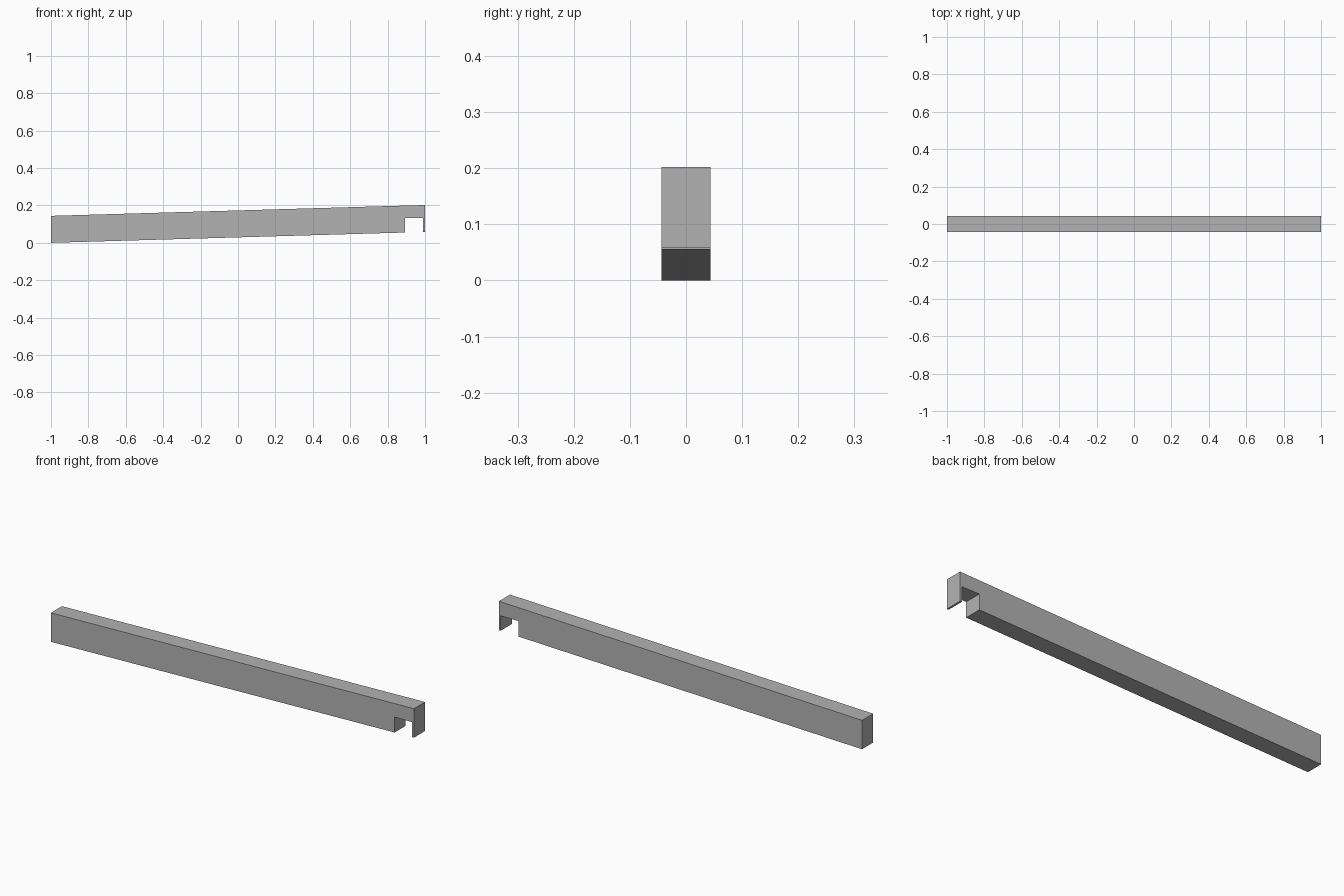
import bpy
import bmesh

cube = bpy.data.objects.get("Cube")
if cube:
    bpy.data.objects.remove(cube, do_unlink=True)

HALF_WIDTH = 0.0435
HEIGHT = 0.144
RISE = 0.058


def underside(x):
    return RISE * (x + 1) / 2


# Plain grey material
grey = bpy.data.materials.new("grey")
grey.use_nodes = True
colour = (0.45, 0.45, 0.45, 1)
grey.diffuse_color = colour
grey.node_tree.nodes["Principled BSDF"].inputs["Base Color"].default_value = colour

# Side profile: sloping beam with a notch and a thin lip at the high end
notch_start, notch_end, notch_top = 0.893, 0.99, 0.132
profile = [
    (-1, 0),
    (notch_start, underside(notch_start)),
    (notch_start, notch_top),
    (notch_end, notch_top),
    (notch_end, underside(notch_end)),
    (1, RISE),
    (1, RISE + HEIGHT),
    (-1, HEIGHT),
]

# Extrude the profile across the beam's width
bm = bmesh.new()
face = bm.faces.new([bm.verts.new((x, -HALF_WIDTH, z)) for x, z in profile])
extruded = bmesh.ops.extrude_face_region(bm, geom=[face], use_keep_orig=True)
new_verts = [g for g in extruded["geom"] if isinstance(g, bmesh.types.BMVert)]
bmesh.ops.translate(bm, verts=new_verts, vec=(0, 2 * HALF_WIDTH, 0))
bmesh.ops.recalc_face_normals(bm, faces=bm.faces)
mesh = bpy.data.meshes.new("notched_beam")
bm.to_mesh(mesh)
bm.free()
mesh.materials.append(grey)
beam = bpy.data.objects.new("notched_beam", mesh)
bpy.context.collection.objects.link(beam)
